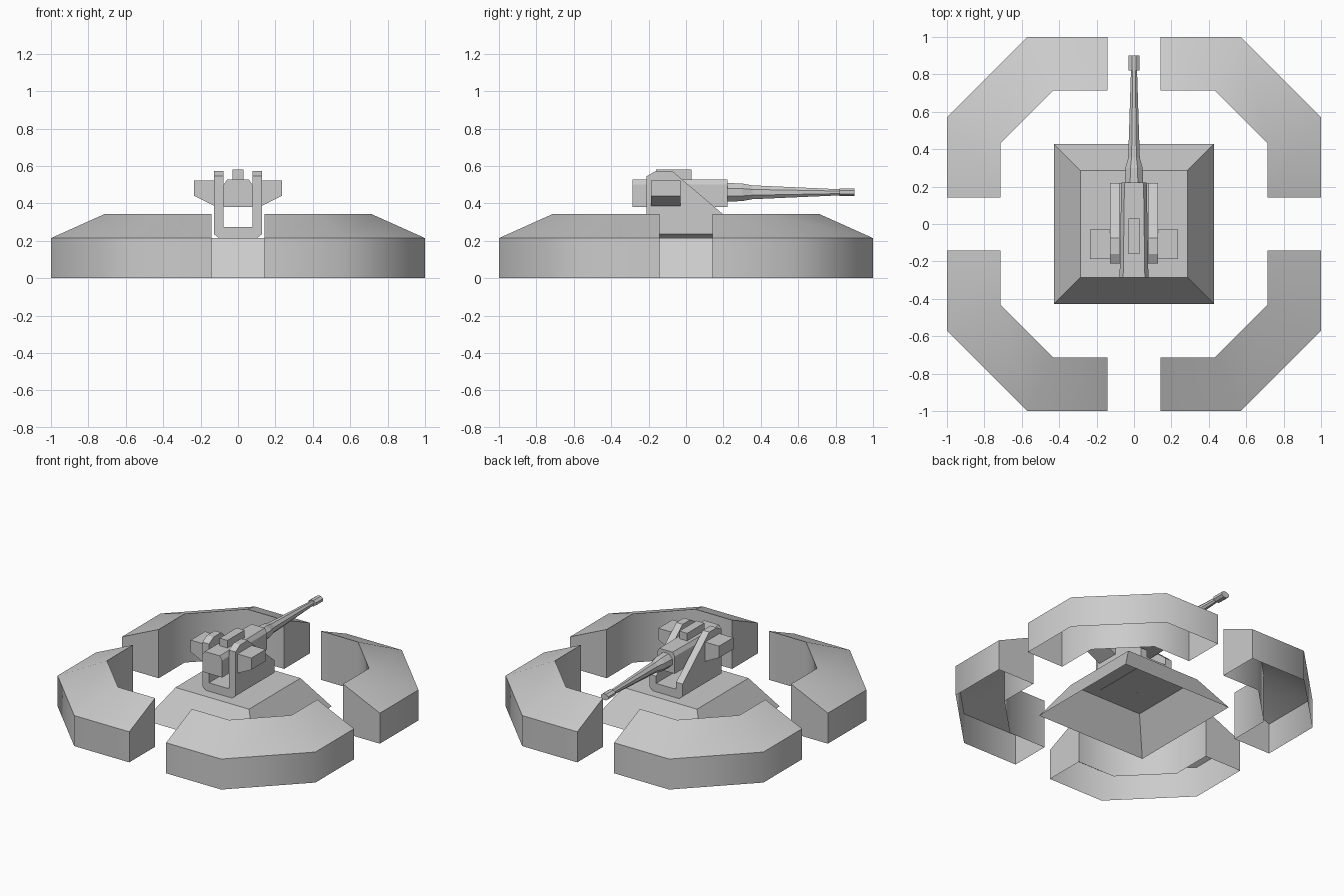
import bpy, bmesh, math

cube = bpy.data.objects.get("Cube")
if cube:
    bpy.data.objects.remove(cube, do_unlink=True)

grey = bpy.data.materials.new("plain_grey")
grey.use_nodes = True
grey.diffuse_color = (0.6, 0.6, 0.6, 1)
grey.node_tree.nodes["Principled BSDF"].inputs["Base Color"].default_value = (0.6, 0.6, 0.6, 1)


def loft(name, rings, cap_start=True, cap_end=True, smooth=0):
    """Bridge closed rings of equal length, optionally capping the ends."""
    bm = bmesh.new()
    loops = [[bm.verts.new(p) for p in ring] for ring in rings]
    n = len(loops[0])
    for a, b in zip(loops, loops[1:]):
        for i in range(n):
            j = (i + 1) % n
            bm.faces.new((a[i], a[j], b[j], b[i]))
    if cap_start:
        bm.faces.new(loops[0])
    if cap_end == "strip":
        # the second half of the ring runs back along the first half
        for i in range(n // 2 - 1):
            t = loops[-1]
            bm.faces.new((t[i], t[i + 1], t[n - 2 - i], t[n - 1 - i]))
    elif cap_end:
        bm.faces.new(loops[-1])
    bmesh.ops.recalc_face_normals(bm, faces=bm.faces)
    # open shells: make sure the top points up
    top = max(bm.faces, key=lambda f: f.calc_center_median().z)
    if top.normal.z < -0.01:
        bmesh.ops.reverse_faces(bm, faces=bm.faces)
    mesh = bpy.data.meshes.new(name)
    bm.to_mesh(mesh)
    bm.free()
    mesh.materials.append(grey)
    obj = bpy.data.objects.new(name, mesh)
    bpy.context.collection.objects.link(obj)
    if smooth:
        bpy.ops.object.select_all(action='DESELECT')
        obj.select_set(True)
        bpy.context.view_layer.objects.active = obj
        bpy.ops.object.shade_smooth_by_angle(angle=math.radians(smooth))
    return obj


def along_x(name, profile, x0, x1):
    return loft(name, [[(x, y, z) for y, z in profile] for x in (x0, x1)])


def along_y(name, profile, y0, y1):
    return loft(name, [[(x, y, z) for x, z in profile] for y in (y0, y1)])


def square(h, z):
    return [(-h, -h, z), (h, -h, z), (h, h, z), (-h, h, z)]


# Four sloped corner walls, open underneath
outer = [(0.143, 1), (0.57, 1), (1, 0.57), (1, 0.143)]
inner = [(0.143, 0.715), (0.43, 0.715), (0.715, 0.43), (0.715, 0.143)]
for side, sx in (("left", 1), ("right", -1)):
    for end, sy in (("back", 1), ("front", -1)):
        outline = [(p, 0.214) for p in outer] + [(p, 0.342) for p in reversed(inner)]
        low = [(sx * x, sy * y, 0) for (x, y), z in outline]
        high = [(sx * x, sy * y, z) for (x, y), z in outline]
        loft(f"wall_{end}_{side}", [low, high], False, "strip", smooth=50)

# Pedestal, open underneath
loft("pedestal", [square(0.427, 0), square(0.285, 0.214)], cap_start=False)

# Cradle floor with chamfered lower edges
along_y("cradle_floor", [(-0.1, 0.213), (0.1, 0.213), (0.128, 0.235),
                         (0.128, 0.273), (-0.128, 0.273), (-0.128, 0.235)], -0.21, 0.22)

# Cradle cheeks and side boxes
cheek = [(-0.21, 0.27), (-0.21, 0.545), (-0.16, 0.574), (-0.075, 0.574),
         (0.22, 0.323), (0.22, 0.27)]
for side, s in (("left", 1), ("right", -1)):
    along_x(f"cradle_cheek_{side}", cheek, s * 0.078, s * 0.128)
    along_y(f"side_box_{side}", [(s * 0.125, 0.385), (s * 0.235, 0.44),
                                 (s * 0.235, 0.522), (s * 0.125, 0.522)], -0.188, -0.03)

# Gun body, slightly narrower towards the muzzle
body = [(-1, 0.38), (1, 0.38), (1, 0.5), (0.75, 0.527), (-0.75, 0.527), (-1, 0.5)]
loft("gun_body", [[(x * w, y, z) for x, z in body] for y, w in ((-0.285, 0.077), (0.222, 0.068))])

# Sight block
along_y("sight_block", [(-0.03, 0.52), (0.03, 0.52), (0.03, 0.58), (-0.03, 0.58)], -0.16, 0.03)


# Eight-sided barrel and muzzle
def octagon(y, rx, rz):
    k = 1 / math.cos(math.pi / 8)
    angles = [math.pi / 4 * (i + 0.5) for i in range(8)]
    return [(rx * k * math.cos(a), y, 0.459 + rz * k * math.sin(a)) for a in angles]


loft("barrel", [octagon(y, rx, rz) for y, rx, rz in
                ((0.21, 0.05, 0.05), (0.3, 0.046, 0.047), (0.355, 0.031, 0.037), (0.83, 0.016, 0.016))])
loft("muzzle", [octagon(y, 0.029, 0.021) for y in (0.82, 0.902)])
